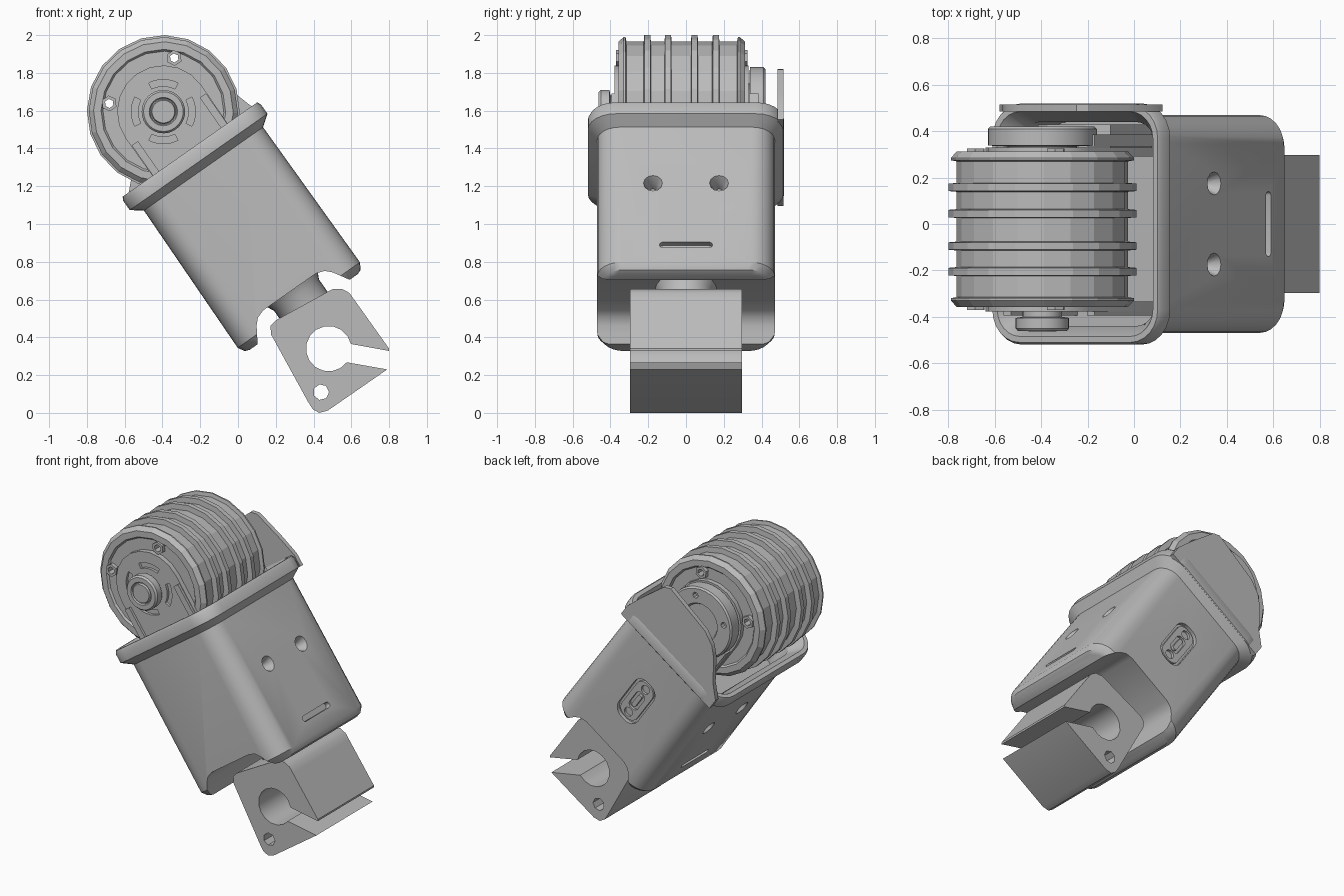
import bpy, bmesh
from math import cos, sin, pi, radians
from mathutils import Matrix

cube = bpy.data.objects.get("Cube")
if cube:
    bpy.data.objects.remove(cube, do_unlink=True)

# One grey plastic for every part
grey = bpy.data.materials.new("grey_plastic")
grey.use_nodes = True
colour = (0.5, 0.5, 0.5, 1)
grey.diffuse_color = colour
next(n for n in grey.node_tree.nodes if n.type == 'BSDF_PRINCIPLED').inputs["Base Color"].default_value = colour

# Leaning frame, with its origin at the drum centre
LEAN = Matrix.Translation((-0.395, 0, 1.595)) @ Matrix.Rotation(radians(-35), 4, 'Y')
UPRIGHT = Matrix.Identity(4)


def finish(name, bm, m, smooth=True):
    bmesh.ops.recalc_face_normals(bm, faces=bm.faces)
    bm.transform(m)
    mesh = bpy.data.meshes.new(name)
    bm.to_mesh(mesh)
    bm.free()
    mesh.materials.append(grey)
    ob = bpy.data.objects.new(name, mesh)
    bpy.context.collection.objects.link(ob)
    shade(ob, smooth)
    return ob


def shade(ob, smooth):
    for p in ob.data.polygons:
        p.use_smooth = smooth
    if smooth:
        ob.data.set_sharp_from_angle(angle=radians(32))


def loft(name, rings, m=LEAN, smooth=True):
    """Skin a list of equal-length 3D rings and cap both ends."""
    bm = bmesh.new()
    vs = [[bm.verts.new(p) for p in ring] for ring in rings]
    n = len(vs[0])
    for a, b in zip(vs, vs[1:]):
        for i in range(n):
            bm.faces.new((a[i], a[(i + 1) % n], b[(i + 1) % n], b[i]))
    bm.faces.new(vs[0])
    bm.faces.new(vs[-1])
    return finish(name, bm, m, smooth)


def prism(name, pts, y0, y1, m=LEAN, smooth=True):
    return loft(name, [[(x, y, z) for x, z in pts] for y in (y0, y1)], m, smooth)


def arc(r, a0, a1, n, cx=0, cz=0):
    return [(cx + r * cos(radians(a0 + (a1 - a0) * i / n)),
             cz + r * sin(radians(a0 + (a1 - a0) * i / n))) for i in range(n + 1)]


def disc(r, n, cx=0, cz=0):
    return arc(r, 0, 360, n, cx, cz)[:-1]


def lathe(name, profile, n=32, cx=0, cz=0, m=LEAN, smooth=True):
    """Turn (radius, y) pairs about the y direction."""
    return loft(name, [[(x, y, z) for x, z in disc(r, n, cx, cz)] for r, y in profile], m, smooth)


def rounded(hx, hy, r, n=6):
    pts = []
    for k, (sx, sy) in enumerate(((1, 1), (-1, 1), (-1, -1), (1, -1))):
        pts += arc(r, 90 * k, 90 * k + 90, n, sx * (hx - r), sy * (hy - r))
    return pts


def cut(ob, cutters, smooth=True):
    for c in cutters:
        mod = ob.modifiers.new("cut", 'BOOLEAN')
        mod.operation, mod.solver, mod.object = 'DIFFERENCE', 'EXACT', c
    dg = bpy.context.evaluated_depsgraph_get()
    mesh = bpy.data.meshes.new_from_object(ob.evaluated_get(dg))
    ob.modifiers.clear()
    ob.data = mesh
    shade(ob, smooth)
    for c in cutters:
        bpy.data.objects.remove(c, do_unlink=True)


# Housing: tapering feet, straight walls, flared collar and hollow top
sections = [(-1.295, 0.35, 0.42, 0.1), (-1.285, 0.375, 0.445, 0.12), (-1.25, 0.395, 0.47, 0.13),
            (-0.37, 0.385, 0.47, 0.12), (-0.325, 0.445, 0.52, 0.15), (-0.265, 0.445, 0.52, 0.15),
            (-0.245, 0.435, 0.51, 0.14), (-0.245, 0.41, 0.485, 0.12), (-0.34, 0.355, 0.44, 0.1),
            (-0.55, 0.355, 0.44, 0.1)]
housing = loft("housing", [[(x, y, v) for x, y in rounded(hx, hy, r)] for v, hx, hy, r in sections])

# Housing cutters: floor notch, side screw holes and slots, back port
half = [(0.3, -1.5), (0.3, -1.3), (0.27, -1.25), (0.245, -1.21), (0.215, -1.18), (0.17, -1.165)]
tools = [prism("notch_cutter", half + [(-x, z) for x, z in reversed(half)], -1, 1)]
for s in (1, -1):
    turn = LEAN @ Matrix.Rotation(-s * pi / 2, 4, 'Z')   # local y points out of the side
    if s == 1:
        turn = LEAN @ Matrix.Rotation(-pi / 2, 4, 'Z')
    for y in (-0.175, 0.175):
        tools.append(lathe("screw_cutter", [(0.025, 0.3), (0.03, 0.345), (0.055, 0.4), (0.055, 0.5)],
                           12, y, -0.735, turn))
    tools.append(prism("slot_cutter", rounded(0.14, 0.018, 0.017, 3), 0.36, 0.5,
                       turn @ Matrix.Translation((0, 0, -1.137))))
PORT = LEAN @ Matrix.Translation((0, 0, -0.76))
tools.append(prism("port_cutter", rounded(0.085, 0.17, 0.07), 0.445, 0.6, PORT))
cut(housing, tools)

# Port insert with two screw holes and a raised connector
insert = prism("port_insert", rounded(0.068, 0.152, 0.055), 0.43, 0.462, PORT)
cut(insert, [prism("hole_cutter", disc(0.03, 12, 0, z), 0.435, 0.6, PORT) for z in (-0.11, 0.11)]
    + [prism("socket_cutter", rounded(0.035, 0.07, 0.03), 0.44, 0.6, PORT)])
prism("port_tongue", rounded(0.015, 0.05, 0.012), 0.43, 0.465, PORT)

# Back guard standing on the collar
guard = [(-0.4, -0.33), (-0.4, -0.25), (-0.32, -0.17), (-0.23, -0.03), (-0.17, 0.03), (-0.08, 0.07),
         (0.25, 0.1), (0.29, 0.07), (0.36, -0.12), (0.4, -0.25), (0.4, -0.33)]
prism("back_guard", guard, 0.485, 0.515)

# Drum with four cooling fins, bored through by two bolt holes
drum = lathe("drum", [(0.32, -0.345), (0.33, -0.357), (0.37, -0.357), (0.395, -0.33), (0.395, -0.32),
                      (0.37, -0.315), (0.37, 0.27), (0.395, 0.275), (0.395, 0.285), (0.37, 0.312),
                      (0.33, 0.312), (0.32, 0.3)], 20, smooth=False)
bolts = [disc(0.024, 6, 0.21, 0.2), disc(0.024, 6, -0.21, 0.2)]
cut(drum, [prism("bolt_cutter", b, -1, 1) for b in bolts], smooth=False)
for k, y in enumerate((-0.205, -0.095, 0.045, 0.158)):
    fin = lathe(f"fin_{k + 1}", [(0.36, y - 0.02), (0.405, y - 0.016), (0.405, y + 0.016), (0.36, y + 0.02)],
                20, smooth=False)
    cut(fin, [prism("bolt_cutter", b, -1, 1) for b in bolts], smooth=False)
# Bolt collars on both drum ends
for i, (x, z) in enumerate(((0.21, 0.2), (-0.21, 0.2))):
    for side, y0, y1 in (("front", -0.37, -0.34), ("back", 0.295, 0.325)):
        ring = prism(f"{side}_bolt_collar_{i + 1}", disc(0.042, 6, x, z), y0, y1)
        cut(ring, [prism("bolt_cutter", bolts[i], -1, 1)])

# Front and back arms reaching down into the housing
arm = [(0.24, -0.56)] + arc(0.245, 0, 180, 10) + [(-0.24, -0.56)]
front_arm = prism("front_arm", arm, -0.378, -0.335)
cut(front_arm, [prism("arc_cutter", arc(0.17, a, a + 54, 5) + arc(0.135, a + 54, a, 5), -0.5, -0.36)
                for a in (28, 118, 208, 298)])
prism("back_arm", arm, 0.29, 0.33)
for s, side in ((1, "right"), (-1, "left")):
    for y, end in ((-0.395, "front"), (0.335, "back")):
        rib = [(s * 0.2, -0.56), (s * 0.24, -0.56), (s * 0.24, -0.05), (s * 0.2, -0.05)]
        prism(f"{end}_{side}_rib", rib, y, y + 0.05)

# Front shaft hub with stepped cap
lathe("front_hub", [(0.085, -0.34), (0.085, -0.4), (0.115, -0.405), (0.115, -0.45), (0.105, -0.462),
                    (0.075, -0.462), (0.07, -0.452), (0.065, -0.452), (0.06, -0.464)])
# Back output horn with small screw recesses
horn = lathe("back_horn", [(0.15, 0.3), (0.15, 0.335), (0.235, 0.338), (0.235, 0.41), (0.225, 0.42),
                           (0.13, 0.42), (0.12, 0.405)])
cut(horn, [prism("horn_cutter", disc(0.02, 8, *arc(0.18, a, a, 1)[0]), 0.39, 0.6) for a in range(45, 360, 90)])
# Lever block between horn and housing
prism("horn_bracket", [(-0.19, -0.56), (0.19, -0.56), (0.19, -0.24), (0.1, -0.18), (-0.1, -0.18), (-0.19, -0.24)],
      0.33, 0.43)

# Neck joining housing and clamp
AXIAL = LEAN @ Matrix.Translation((0.02, 0, 0)) @ Matrix.Rotation(pi / 2, 4, 'X')
lathe("neck", [(0.145, -1.32), (0.145, -1.2), (0.17, -1.15)], m=AXIAL)

# Open-jawed clamp with a round bore and pinch-bolt hole
jaw = [(0.8, 0.34), (0.615, 0.6), (0.59, 0.635), (0.55, 0.657), (0.5, 0.655), (0.2, 0.49),
       (0.172, 0.46), (0.175, 0.415), (0.37, 0.06), (0.395, 0.02), (0.43, 0.0), (0.475, 0.012),
       (0.79, 0.23)] + arc(0.12, -37, -348, 14, 0.48, 0.34) + [(0.8, 0.328)]
clamp = prism("clamp", jaw, -0.297, 0.297, UPRIGHT)
cut(clamp, [prism("pinch_cutter", disc(0.042, 7, 0.44, 0.11), -1, 1, UPRIGHT)])
